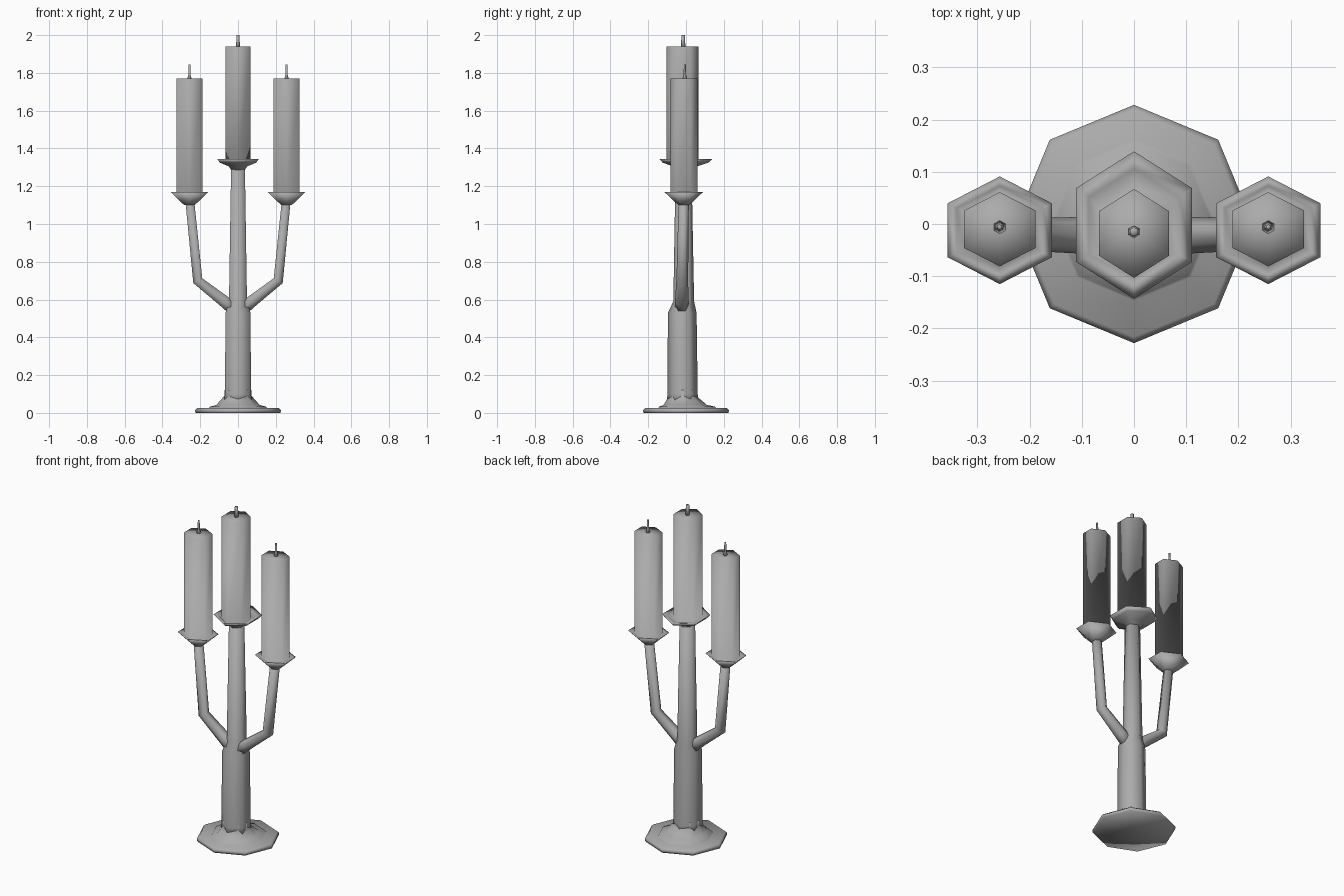
import bpy, bmesh
from math import sin, cos, pi, radians

if "Cube" in bpy.data.objects:
    bpy.data.objects.remove(bpy.data.objects["Cube"])

# Dark grey used on every part
grey = bpy.data.materials.new("dark_grey")
grey.diffuse_color = (0.41, 0.41, 0.41, 1)
grey.use_nodes = True
grey.node_tree.nodes["Principled BSDF"].inputs["Base Color"].default_value = grey.diffuse_color


def loft(name, rings, sides=6, xs=1.0):
    """Smooth closed tube through rings (x, y, z, radius, tilt in degrees); a corner points along y."""
    bm = bmesh.new()
    loops = []
    for x, y, z, r, tilt in rings:
        t = radians(tilt)
        loop = []
        for i in range(sides):
            a = pi / 2 + 2 * pi * i / sides
            u, v = r * xs * cos(a), r * sin(a)
            loop.append(bm.verts.new((x + u * cos(t), y + v, z - u * sin(t))))
        loops.append(loop)
    for a, b in zip(loops, loops[1:]):
        for i in range(sides):
            j = (i + 1) % sides
            bm.faces.new((a[i], a[j], b[j], b[i]))
    # Fan caps
    for loop, ring in ((loops[0], rings[0]), (loops[-1], rings[-1])):
        c = bm.verts.new(ring[:3])
        for i in range(sides):
            bm.faces.new((loop[i], loop[(i + 1) % sides], c))
    bmesh.ops.recalc_face_normals(bm, faces=bm.faces[:])
    for f in bm.faces:
        f.smooth = True
    mesh = bpy.data.meshes.new(name)
    bm.to_mesh(mesh)
    bm.free()
    mesh.materials.append(grey)
    ob = bpy.data.objects.new(name, mesh)
    bpy.context.collection.objects.link(ob)
    return ob


def upright(name, x, profile, sides=6, xs=1.0):
    """Vertical part from a profile of (radius, z, y centre)."""
    return loft(name, [(x, y, z, r, 0) for r, z, y in profile], sides, xs)


# Octagonal foot with a shallow groove and flare
upright("base", 0, [(0.225, 0.0, 0), (0.228, 0.015, 0), (0.216, 0.026, 0),
                    (0.155, 0.024, 0.008), (0.148, 0.033, 0.006), (0.115, 0.042, -0.004),
                    (0.072, 0.09, -0.018), (0.072, 0.12, -0.018)], sides=8)

# Stem, narrowing above the arms
upright("stem", 0, [(0.084, 0.06, -0.018), (0.08, 0.10, -0.018), (0.076, 0.53, -0.020),
                    (0.055, 0.59, -0.012), (0.042, 1.31, -0.013)])

# Centre dish and candle in one surface, then the wick
upright("centre_dish_and_candle", 0,
        [(0.045, 1.285, -0.01), (0.062, 1.305, -0.005), (0.122, 1.325, -0.002),
         (0.141, 1.345, -0.002), (0.11, 1.338, -0.004), (0.085, 1.328, -0.018),
         (0.085, 1.94, -0.018)], xs=0.91)
upright("centre_wick", 0, [(0.012, 1.935, -0.015), (0.009, 2.0, -0.015)])

# Side arms with their dishes, candles and wicks
for s, side in ((-1, "left"), (1, "right")):
    loft(side + "_arm", [(s * 0.02, -0.022, 0.545, 0.038, s * 50),
                         (s * 0.075, -0.022, 0.592, 0.036, s * 50),
                         (s * 0.213, -0.02, 0.70, 0.031, s * 28),
                         (s * 0.255, -0.012, 1.12, 0.027, s * 4)])
    upright(side + "_dish_and_candle", s * 0.257,
            [(0.028, 1.10, -0.012), (0.042, 1.112, -0.012), (0.103, 1.17, -0.012),
             (0.085, 1.166, -0.012), (0.071, 1.16, -0.01), (0.071, 1.77, -0.01)], xs=1.12)
    upright(side + "_wick", s * 0.257,
            [(0.014, 1.765, -0.006), (0.007, 1.79, -0.006), (0.005, 1.845, -0.006)])
